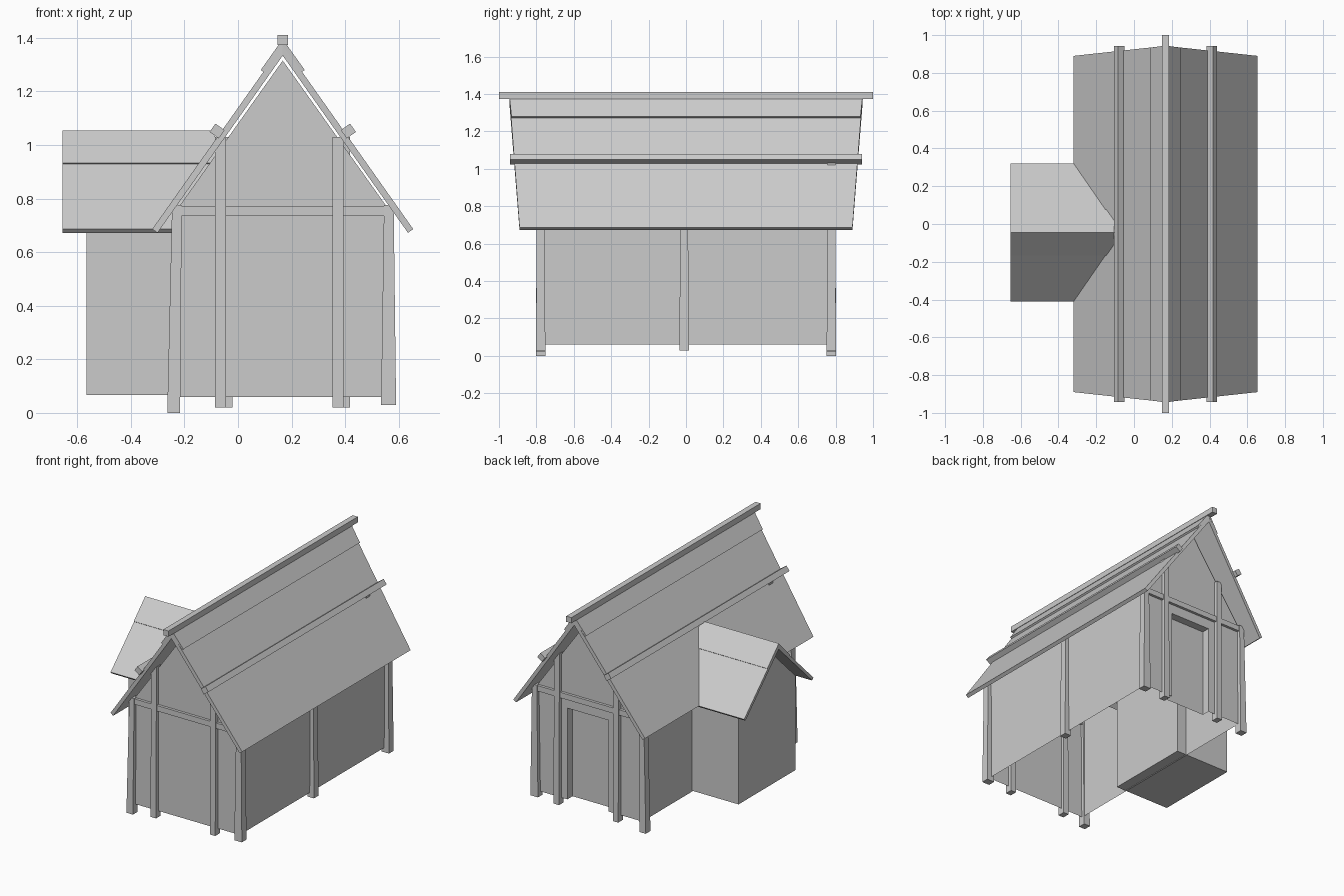
import bpy, bmesh
from mathutils import Vector

if "Cube" in bpy.data.objects:
    bpy.data.objects.remove(bpy.data.objects["Cube"])

CX, WY = 0.167, -0.045     # ridge centre of main house (x) and of side wing (y)


def mesh_object(name, verts, faces):
    bm = bmesh.new()
    vs = [bm.verts.new(v) for v in verts]
    for f in faces:
        bm.faces.new([vs[i] for i in f])
    bmesh.ops.remove_doubles(bm, verts=bm.verts, dist=1e-5)
    bmesh.ops.recalc_face_normals(bm, faces=bm.faces)
    me = bpy.data.meshes.new(name)
    bm.to_mesh(me)
    bm.free()
    ob = bpy.data.objects.new(name, me)
    bpy.context.collection.objects.link(ob)
    return ob


def loft(name, a, b):
    """Closed solid between two matching point loops."""
    n = len(a)
    sides = [(i, (i + 1) % n, n + (i + 1) % n, n + i) for i in range(n)]
    return mesh_object(name, a + b, sides + [tuple(range(n)), tuple(range(n, 2 * n))])


def rect(x, y, z, hx, hy):
    return [(x - hx, y - hy, z), (x + hx, y - hy, z), (x + hx, y + hy, z), (x - hx, y + hy, z)]


def post(name, x0, x1, y, z0, z1, h0=0.024, h1=0.018):
    loft(name, rect(x0, y, z0, h0, 0.025), rect(x1, y, z1, h1, 0.021))


def box(name, lo, hi):
    c = [(a + b) / 2 for a, b in zip(lo, hi)]
    hx, hy = (hi[0] - lo[0]) / 2, (hi[1] - lo[1]) / 2
    loft(name, rect(c[0], c[1], lo[2], hx, hy), rect(c[0], c[1], hi[2], hx, hy))


def slab_profile(top, end, thick):
    """2D quad below the line top-end; the inner edge meets the ridge plane."""
    d = (Vector(end) - Vector(top)).normalized()
    n = Vector((-abs(d[1]) * (1 if d[0] > 0 else -1), -abs(d[0])))
    drop = thick / abs(d[0])
    e = Vector(end) + n * thick
    return [top, end, tuple(e), (top[0], top[1] - drop)]


# main walls, open below, with a recessed door in the back gable
L, R, B, SH, AP, Y, D = -0.22, 0.555, 0.06, 0.77, 1.315, 0.775, 0.055
dl, dr, dz = 0.03, 0.335, 0.67
v = [(L, -Y, B), (R, -Y, B), (R, -Y, SH), (CX, -Y, AP), (L, -Y, SH),
     (L, Y, B), (R, Y, B), (R, Y, SH), (CX, Y, AP), (L, Y, SH)]
v += [(dl, Y, B), (dl, Y, dz), (dr, Y, dz), (dr, Y, B)]
v += [(dl, Y - D, B), (dl, Y - D, dz), (dr, Y - D, dz), (dr, Y - D, B)]
mesh_object("house_walls", v, [
    (0, 1, 2, 3, 4), (5, 10, 11, 12, 13, 6, 7, 8, 9),
    (1, 6, 7, 2), (2, 7, 8, 3), (3, 8, 9, 4), (4, 9, 5, 0),
    (10, 14, 15, 11), (11, 15, 16, 12), (12, 16, 17, 13), (14, 15, 16, 17)])

# side wing walls
prof = [(-0.348, 0.067), (0.252, 0.067), (0.252, 0.70), (WY, 0.995), (-0.348, 0.70)]
loft("wing_walls", [(-0.565, y, z) for y, z in prof], [(-0.15, y, z) for y, z in prof])


# main roof: long boards plus a cap layer, flaring out towards the ridge
def main_slab(name, s, top, dx, zend, thick, ytop, yend):
    p = slab_profile((CX, top), (CX + s * dx, zend), thick)
    ys = [ytop, yend, yend, ytop]
    loft(name, [(x, -y, z) for (x, z), y in zip(p, ys)],
         [(x, y, z) for (x, z), y in zip(p, ys)])


for s, side in ((-1, "left"), (1, "right")):
    main_slab("roof_" + side, s, 1.375, 0.487, 0.686, 0.024, 0.943, 0.89)
    main_slab("roof_cap_" + side, s, 1.395, 0.082, 1.28, 0.014, 0.945, 0.933)
    # purlin lying on the slope
    c = Vector((CX + s * 0.245, 1.052))
    d = Vector((s * 0.577, -0.817)) * 0.019
    n = Vector((s * 0.817, 0.577)) * 0.021
    q = [c + d + n, c + d - n, c - d - n, c - d + n]
    loft("purlin_" + side, [(p.x, -0.942, p.y) for p in q], [(p.x, 0.942, p.y) for p in q])
box("ridge_beam", (CX - 0.019, -1, 1.373), (CX + 0.019, 1, 1.411))

# wing roof: slopes and cap layer
for s, side in ((-1, "front"), (1, "back")):
    for name, top, dy, zend, t, xe in (("wing_roof_", 1.043, 0.366, 0.686, 0.02, -0.10),
                                       ("wing_roof_cap_", 1.054, 0.121, 0.932, 0.009, -0.085)):
        p = slab_profile((WY, top), (WY + s * dy, zend), t)
        loft(name + side, [(-0.655, y, z) for y, z in p], [(xe, y, z) for y, z in p])

# timber posts and tie beams on both gables
for s, side in ((-1, "front"), (1, "back")):
    y = s * 0.777
    post(side + "_corner_post_left", -0.24, -0.228, y, 0.0, 0.775)
    post(side + "_corner_post_right", 0.562, 0.563, y, 0.03, 0.775, 0.028)
    o = 0.0 if s < 0 else 0.025
    post(side + "_inner_post_left", -0.065 + o, -0.065 + o, y, 0.02, 1.03, 0.02, 0.02)
    post(side + "_inner_post_right", 0.373 + o, 0.373 + o, y, 0.02, 1.03, 0.02, 0.02)
    box(side + "_tie_beam", (-0.225, y - 0.016, 0.735), (0.565, y + 0.016, 0.772))
post("right_middle_post", 0.562, 0.562, -0.01, 0.03, 0.75)
